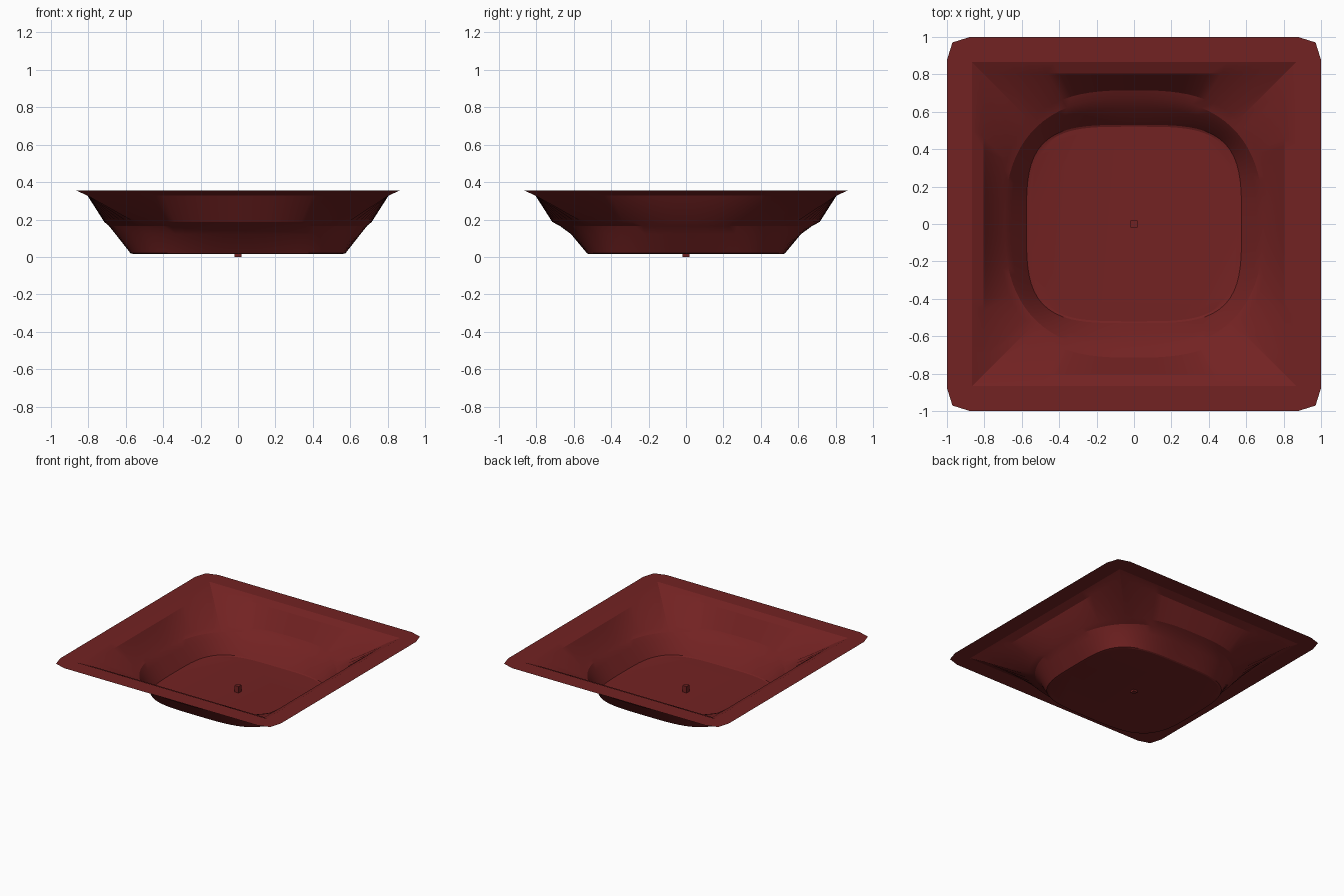
import bpy, bmesh
from math import cos, sin, pi, sqrt

if "Cube" in bpy.data.objects:
    bpy.data.objects.remove(bpy.data.objects["Cube"])

N = 96  # points per ring (multiple of 8 so the square corners are hit)

mat = bpy.data.materials.new("dark_red")
mat.diffuse_color = (0.17, 0.016, 0.016, 1)
mat.use_nodes = True
mat.node_tree.nodes["Principled BSDF"].inputs["Base Color"].default_value = mat.diffuse_color


def square(half, r, t):
    """Point at angle t on a square with corner radius r."""
    c, s = cos(t), sin(t)
    hi, lo = max(abs(c), abs(s)), min(abs(c), abs(s))
    d = half / hi
    q = half - r
    if r > 0 and d * lo > q:
        k = q * (hi + lo)
        d = k + sqrt(max(0, k * k - (2 * q * q - r * r)))
    return d * c, d * s


def oval(a, b, n, t):
    """Point at angle t on a superellipse."""
    c, s = cos(t), sin(t)
    d = (abs(c / a) ** n + abs(s / b) ** n) ** (-1 / n)
    return d * c, d * s


# Rings from the flat rim down to the floor: (shape, parameters, height)
rings = [
    (square, (1.0, 0.1), 0.355),
    (square, (0.865, 0.0), 0.355),
    (square, (0.805, 0.0), 0.328),
    (oval, (0.715, 0.715, 2.75), 0.187),
    (oval, (0.69, 0.675, 2.55), 0.166),
    (oval, (0.655, 0.615, 2.8), 0.122),
    (oval, (0.575, 0.53, 3.7), 0.02),
    (oval, (0.555, 0.52, 3.8), 0.015),
]

# Tray: thin sheet lofted through the rings
bm = bmesh.new()
loops = []
for shape, params, z in rings:
    loops.append([bm.verts.new((*shape(*params, 2 * pi * i / N), z)) for i in range(N)])
for outer, inner in zip(loops, loops[1:]):
    for i in range(N):
        j = (i + 1) % N
        bm.faces.new((outer[i], outer[j], inner[j], inner[i]))
bm.faces.new(loops[-1])
me = bpy.data.meshes.new("tray")
bm.to_mesh(me)
bm.free()
tray = bpy.data.objects.new("tray", me)
bpy.context.collection.objects.link(tray)
me.materials.append(mat)
bpy.context.view_layer.objects.active = tray
tray.select_set(True)
bpy.ops.object.shade_smooth_by_angle(angle=pi / 9)

# Small peg through the middle of the floor
bpy.ops.mesh.primitive_cube_add(size=1, location=(0, 0, 0.034))
peg = bpy.context.object
peg.name = "centre_peg"
peg.scale = (0.036, 0.036, 0.068)
peg.data.materials.append(mat)
